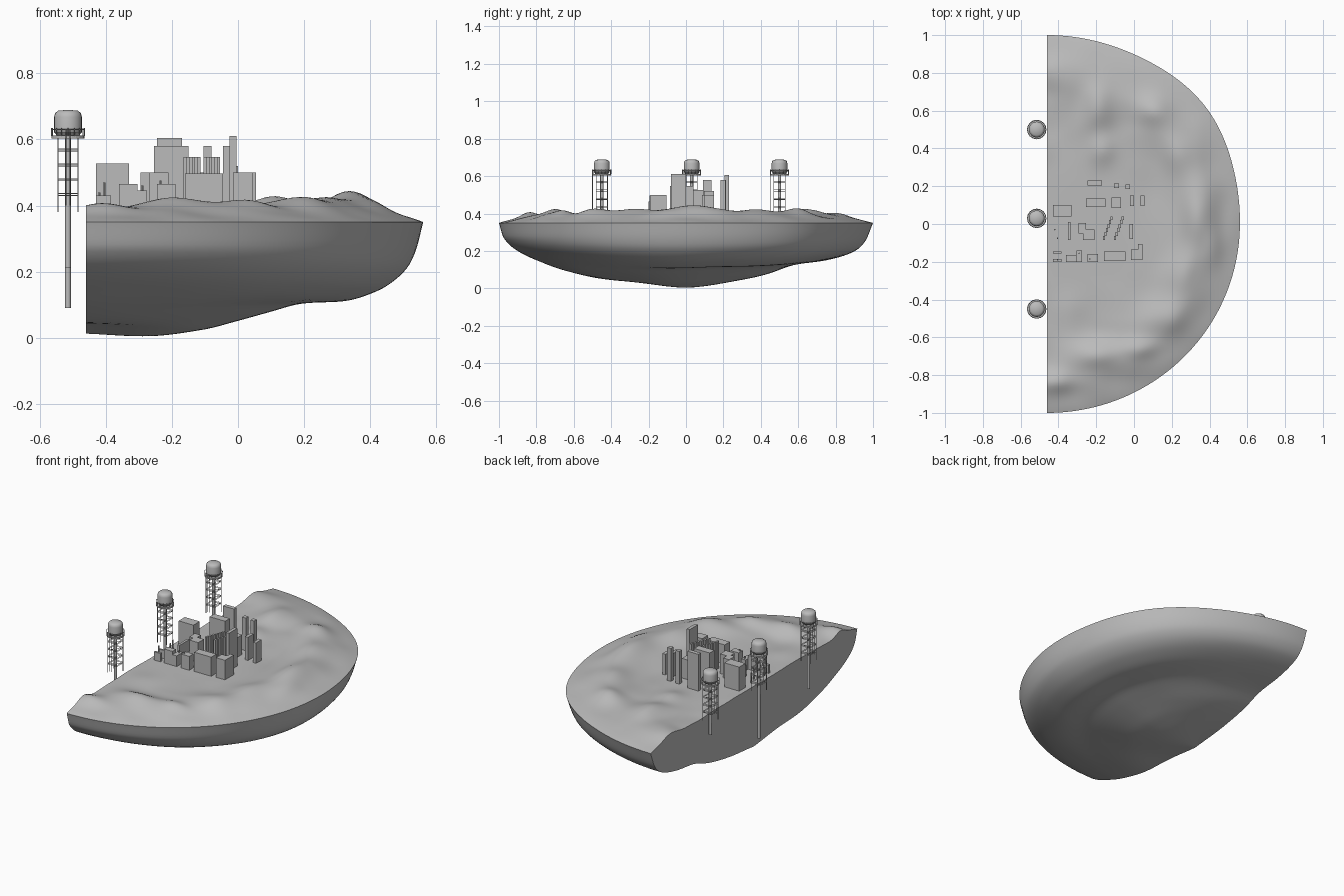
import bpy, bmesh, math
from mathutils import Matrix, Vector, noise

if "Cube" in bpy.data.objects:
    bpy.data.objects.remove(bpy.data.objects["Cube"], do_unlink=True)

# One flat grey for everything
grey = bpy.data.materials.new("light_grey")
grey.use_nodes = True
grey.diffuse_color = (0.5, 0.5, 0.5, 1)
for node in grey.node_tree.nodes:
    if node.type == "BSDF_PRINCIPLED":
        node.inputs["Base Color"].default_value = grey.diffuse_color


def finish(name, bm, smooth=None):
    """Turn a bmesh into a named object with the grey material."""
    bmesh.ops.recalc_face_normals(bm, faces=bm.faces)
    mesh = bpy.data.meshes.new(name)
    bm.to_mesh(mesh)
    bm.free()
    mesh.materials.append(grey)
    obj = bpy.data.objects.new(name, mesh)
    bpy.context.collection.objects.link(obj)
    if smooth:
        bpy.ops.object.select_all(action="DESELECT")
        obj.select_set(True)
        bpy.context.view_layer.objects.active = obj
        bpy.ops.object.shade_smooth_by_angle(angle=math.radians(smooth))
    return obj


def add_box(bm, x_min, x_max, y_min, y_max, z_min, z_max):
    size = (x_max - x_min, y_max - y_min, z_max - z_min)
    middle = ((x_min + x_max) / 2, (y_min + y_max) / 2, (z_min + z_max) / 2)
    bmesh.ops.create_cube(bm, size=1, matrix=Matrix.Translation(middle) @ Matrix.Diagonal((*size, 1)))


def add_rod(bm, start, end, radius, sides=6):
    start, end = Vector(start), Vector(end)
    axis = end - start
    turn = axis.to_track_quat("Z", "Y").to_matrix().to_4x4()
    bmesh.ops.create_cone(bm, cap_ends=True, segments=sides, radius1=radius, radius2=radius,
                          depth=axis.length, matrix=Matrix.Translation((start + end) / 2) @ turn)


def curve_value(points, t):
    """Smooth curve through (position, value) pairs."""
    def slope(i):
        a, b = points[max(i - 1, 0)], points[min(i + 1, len(points) - 1)]
        return (b[1] - a[1]) / (b[0] - a[0])
    for i in range(len(points) - 1):
        (a, va), (b, vb) = points[i], points[i + 1]
        if t <= b:
            w, s = b - a, (t - a) / (b - a)
            h = s * s * (3 - 2 * s)
            return (va * (1 - h) + vb * h + w * slope(i) * s * (1 - s) ** 2
                    - w * slope(i + 1) * s * s * (1 - s))
    return points[-1][1]


# Island: a half bowl cut flat along one side, with rolling hills on top
CUT = -0.46
keel_out = [(0, .012), (.2, .005), (.35, .025), (.45, .052), (.55, .08), (.64, .104), (.77, .113),
            (.84, .133), (.9, .163), (.955, .215), (.98, .27), (1, .35)]
keel_south = [(0, .012), (.25, .037), (.46, .053), (.63, .09), (.76, .135), (.9, .2), (.975, .27), (1, .35)]
keel_north = [(0, .012), (.26, .043), (.44, .075), (.58, .123), (.77, .155), (.9, .198), (.96, .255), (1, .35)]
# Hills as x, y, spread x, spread y, height
hills = [(.33, .03, .08, .15, .03), (.27, -.25, .08, .11, .02), (.2, -.5, .08, .09, .02),
         (-.2, -.69, .11, .07, .035), (.03, -.66, .1, .05, .02), (-.19, .63, .08, .12, .04),
         (-.17, .39, .07, .08, .025), (.1, .6, .08, .07, .025), (.22, .36, .07, .1, .015),
         (-.42, -.84, .1, .06, .025), (-.42, .8, .1, .1, .02), (.42, -.1, .05, .12, .01),
         (.1, .2, .1, .15, -.01)]


def outline(angle):
    """Shore radius, fuller towards the back corner."""
    return 1 + 0.03 * math.exp(-((angle - .65) / .35) ** 2)


def ground(x, y, r, angle):
    z = 0.38 + 0.03 * math.cos(angle) * math.exp(-((r - .78) / .12) ** 2)
    for hx, hy, sx, sy, height in hills:
        z += height * math.exp(-((x - hx) / sx) ** 2 - ((y - hy) / sy) ** 2)
    rough = min(1, max(0, (math.hypot(x + .15, y) - .3) * 4))
    z += 0.012 * rough * noise.noise(Vector((x * 6, y * 6, .3)))
    # Roll down to the shore
    fall = min(1, max(0, (r - .82) / .18))
    return z + (0.35 - z) * fall ** 2


def underside(r, angle):
    out = math.cos(angle) ** 2
    side = keel_north if angle > 0 else keel_south
    z = curve_value(keel_out, r) * out + curve_value(side, r) * (1 - out)
    lump = noise.noise(Vector((r * math.cos(angle) * 3, r * math.sin(angle) * 3, 2)))
    return z + 0.008 * lump * r * (1 - r) * 4


RINGS, SPOKES = 56, 112
bm = bmesh.new()
radii = [math.sin(math.pi / 2 * i / RINGS) for i in range(RINGS + 1)]
top, bottom = [], []
for r in radii:
    upper, lower = [], []
    for j in range(SPOKES + 1):
        angle = math.pi * (j / SPOKES - .5)
        reach = r * outline(angle)
        x, y = CUT + 1.02 * reach * math.cos(angle), reach * math.sin(angle)
        if r == 0 and j:
            upper.append(upper[0])
            lower.append(lower[0])
            continue
        upper.append(bm.verts.new((x, y, ground(x, y, r, angle))))
        lower.append(upper[-1] if r == 1 else bm.verts.new((x, y, underside(r, angle))))
    top.append(upper)
    bottom.append(lower)


def add_face(*corners):
    corners = list(dict.fromkeys(corners))
    if len(corners) > 2:
        bm.faces.new(corners)


for i in range(RINGS):
    for sheet in (top, bottom):
        for j in range(SPOKES):
            add_face(sheet[i][j], sheet[i + 1][j], sheet[i + 1][j + 1], sheet[i][j + 1])
    for j in (0, SPOKES):
        add_face(top[i][j], top[i + 1][j], bottom[i + 1][j], bottom[i][j])
finish("island", bm, 40)

# City blocks as x range, y range, roof height
blocks = [(-.43, -.33, .04, .10, .527), (-.245, -.17, .205, .23, .605), (-.255, -.15, .09, .135, .58),
          (-.105, -.08, .19, .215, .58), (-.045, -.02, .185, .21, .58), (-.12, -.07, .085, .14, .5),
          (-.02, 0, .095, .15, .52), (.035, .055, .095, .15, .5), (-.35, -.335, -.085, .01, .45),
          (-.295, -.255, -.05, .005, .5), (-.27, -.21, -.085, -.03, .5), (-.025, -.005, -.08, 0, .61),
          (-.43, -.385, -.155, -.145, .43), (-.43, -.385, -.2, -.185, .43),
          (-.36, -.305, -.2, -.165, .465), (-.305, -.275, -.2, -.14, .445),
          (-.245, -.19, -.2, -.16, .465), (-.16, -.045, -.195, -.145, .497),
          (-.015, .045, -.19, -.135, .5), (.02, .045, -.135, -.105, .5)]
bm = bmesh.new()
for x_min, x_max, y_min, y_max, roof in blocks:
    add_box(bm, x_min, x_max, y_min, y_max, .36, roof)
finish("city_blocks", bm)

# Two stepped slab towers running diagonally
bm = bmesh.new()
for start in (-.165, -.105):
    for step in range(6):
        x, y = start + .008 * step, -.085 + .021 * step
        add_box(bm, x, x + .011, y, y + .021, .36, .547)
finish("stepped_slabs", bm)

# Roof masts and small street posts
bm = bmesh.new()
for x, y, tip in ((-.405, -.19, .47), (-.42, -.03, .44), (-.405, -.075, .44), (-.29, -.155, .46), (-.235, -.185, .475)):
    add_rod(bm, (x, y, .36), (x, y, tip), .004)
finish("masts", bm)


# Water towers standing beside the cut face
def water_tower(label, x, y, foot):
    def at(r, angle, z):
        return (x + r * math.cos(angle), y + r * math.sin(angle), z)

    bm = bmesh.new()
    profile = [(0, .605), (.03, .608), (.042, .622), (.042, .668), (.039, .68), (.03, .687), (0, .69)]
    verts = [bm.verts.new((x + r, y, z)) for r, z in profile]
    edges = [bm.edges.new(pair) for pair in zip(verts, verts[1:])]
    bmesh.ops.spin(bm, geom=verts + edges, cent=(x, y, 0), axis=(0, 0, 1), angle=math.tau, steps=24)
    bmesh.ops.remove_doubles(bm, verts=bm.verts, dist=.0001)
    finish(label + "_tank", bm, 40)

    bm = bmesh.new()
    add_rod(bm, (x, y, foot), (x, y, .61), .009, 12)
    finish(label + "_column", bm, 40)

    # Walkway with a railing
    bm = bmesh.new()
    add_rod(bm, (x, y, .603), (x, y, .612), .05, 24)
    sides = 16
    for k in range(sides):
        a, b = math.tau * k / sides, math.tau * (k + 1) / sides
        add_rod(bm, at(.05, a, .61), at(.05, a, .635), .0015, 4)
        add_rod(bm, at(.05, a, .63), at(.05, b, .63), .0015, 4)
    finish(label + "_walkway", bm)

    # Lattice of four legs, square frames and braces to the column
    bm = bmesh.new()
    for k in range(4):
        a, b = math.tau * (k + .5) / 4, math.tau * (k + 1.5) / 4
        add_rod(bm, at(.043, a, .38), at(.043, a, .605), .002)
        for level in range(4):
            z = .43 + .045 * level
            for lift in (0, .006):
                add_rod(bm, at(.043, a, z + lift), at(.043, b, z + lift), .0015, 4)
            add_rod(bm, at(.043, a, z), (x, y, z), .0015, 4)
    finish(label + "_lattice", bm)

    # Pair of upright rails outside the lattice
    bm = bmesh.new()
    for offset in (-.006, .006):
        add_rod(bm, (x + offset, y - .05, .4), (x + offset, y - .05, .63), .0015, 4)
    finish(label + "_rails", bm)


for label, y, foot in (("north_tower", .5, .29), ("middle_tower", .03, .09), ("south_tower", -.45, .21)):
    water_tower(label, -.515, y, foot)
